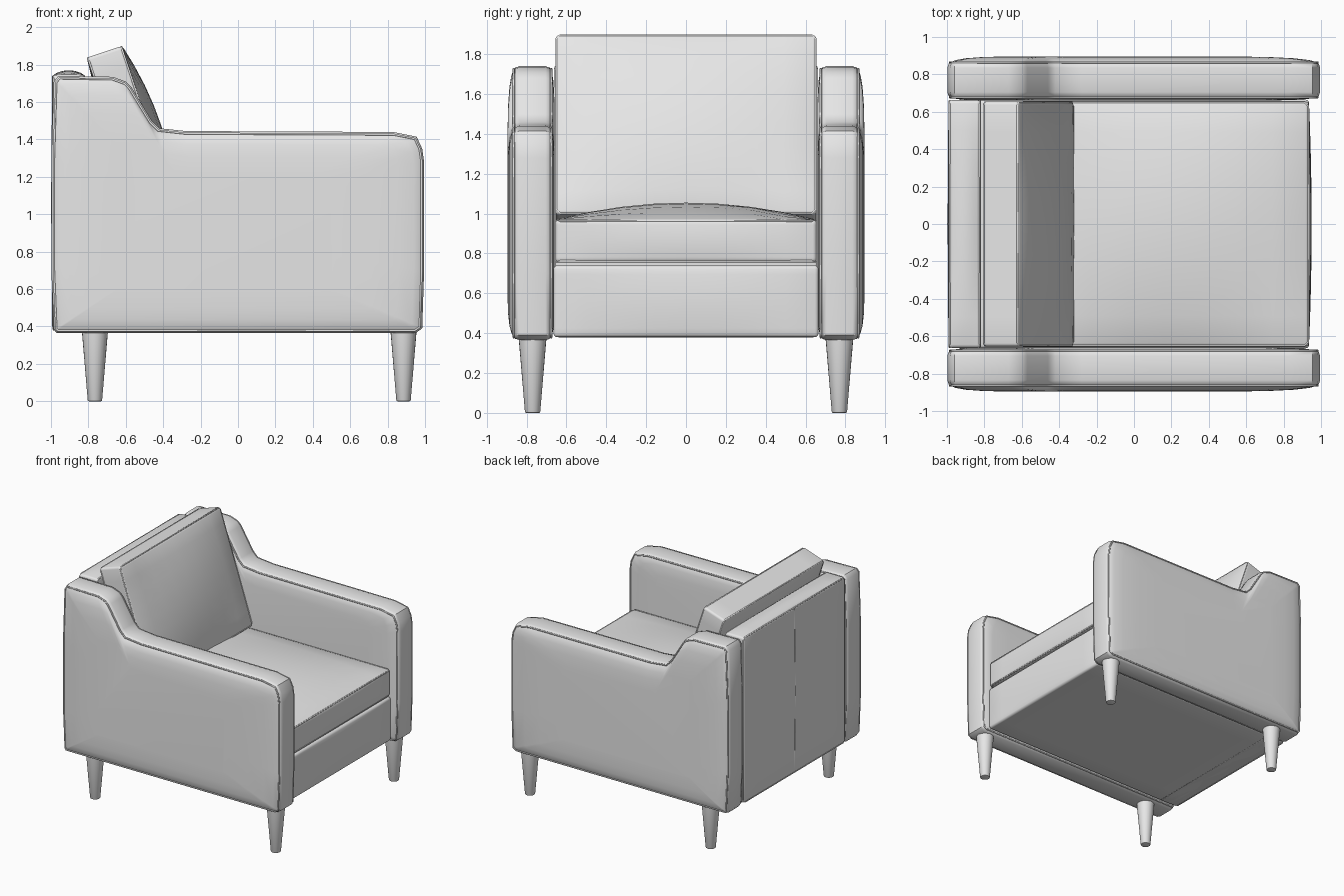
import bpy
import bmesh
import math
from mathutils import Vector

cube = bpy.data.objects.get("Cube")
if cube:
    bpy.data.objects.remove(cube, do_unlink=True)

GREY = (0.8, 0.8, 0.8, 1.0)
fabric = bpy.data.materials.new("light grey")
fabric.use_nodes = True
fabric.diffuse_color = GREY
bsdf = next(n for n in fabric.node_tree.nodes if n.type == "BSDF_PRINCIPLED")
bsdf.inputs["Base Color"].default_value = GREY


def add_object(name, data, loc=(0, 0, 0), tilt=0.0):
    obj = bpy.data.objects.new(name, data)
    bpy.context.scene.collection.objects.link(obj)
    obj.location = loc
    obj.rotation_euler.y = tilt
    data.materials.append(fabric)
    return obj


def add_mesh(name, bm, loc=(0, 0, 0), tilt=0.0):
    bmesh.ops.recalc_face_normals(bm, faces=bm.faces[:])
    mesh = bpy.data.meshes.new(name)
    bm.to_mesh(mesh)
    bm.free()
    obj = add_object(name, mesh, loc, tilt)
    bpy.ops.object.select_all(action="DESELECT")
    obj.select_set(True)
    bpy.context.view_layer.objects.active = obj
    bpy.ops.object.shade_smooth_by_angle(angle=math.radians(40))
    return obj


def piping(name, points, loc=(0, 0, 0), tilt=0.0, closed=True, radius=0.006):
    """Thin sewn cord along a path."""
    curve = bpy.data.curves.new(name, "CURVE")
    curve.dimensions = "3D"
    curve.bevel_depth = radius
    curve.bevel_resolution = 1
    spline = curve.splines.new("POLY")
    spline.points.add(len(points) - 1)
    for p, co in zip(spline.points, points):
        p.co = (*co, 1)
    spline.use_cyclic_u = closed
    return add_object(name, curve, loc, tilt)


def pillow(name, size, loc, bulges=(), tilt=0.0, radius=0.018, cord_axis=None):
    """Soft box; each bulge is (axis, side, amount)."""
    half = Vector(size) / 2
    bm = bmesh.new()
    bmesh.ops.create_cube(bm, size=1)
    bmesh.ops.scale(bm, vec=size, verts=bm.verts[:])
    bmesh.ops.subdivide_edges(bm, edges=bm.edges[:], cuts=7, use_grid_fill=True)
    rim = [e for e in bm.edges if e.calc_face_angle(0) > 1]
    bmesh.ops.bevel(bm, geom=rim, offset=radius, segments=3, profile=0.5,
                    affect="EDGES", clamp_overlap=True)
    for v in bm.verts:
        t = [v.co[i] / half[i] for i in range(3)]
        for axis, side, amount in bulges:
            fall = math.prod(max(0, 1 - t[i] ** 2) for i in range(3) if i != axis)
            v.co[axis] += side * amount * fall * max(0, side * t[axis])
    add_mesh(name, bm, loc, tilt)
    if cord_axis is None:
        return
    # Cord around the two large faces, with clipped corners
    a, b = [i for i in range(3) if i != cord_axis]
    for side, label in ((1, "front"), (-1, "rear")):
        points = []
        for sa, sb in ((1, 1), (-1, 1), (-1, -1), (1, -1)):
            ends = [(0, 0.02), (0.02, 0)]
            if sa * sb < 0:
                ends.reverse()
            for da, db in ends:
                p = [0, 0, 0]
                p[a] = sa * (half[a] - 0.004 - da)
                p[b] = sb * (half[b] - 0.004 - db)
                p[cord_axis] = side * (half[cord_axis] - 0.006)
                points.append(p)
        piping(f"{name}_{label}_cord", points, loc, tilt)


# Side outline of an arm in x and z, counter-clockwise
ARM = [Vector(p) for p in (
    (-0.97, 0.365), (0.95, 0.365), (0.985, 0.39), (0.995, 0.7), (0.995, 1.28),
    (0.985, 1.35), (0.955, 1.415), (0.83, 1.44), (-0.28, 1.445), (-0.42, 1.46),
    (-0.46, 1.5), (-0.57, 1.68), (-0.6, 1.71), (-0.67, 1.735), (-0.96, 1.74),
    (-0.985, 1.71), (-0.998, 1.3), (-0.998, 0.7), (-0.985, 0.385))]
CENTRE = Vector((-0.2, 0.9))


def inset(outline, amount):
    """Move each point inwards along its mitre."""
    result = []
    for i, p in enumerate(outline):
        d1 = (p - outline[i - 1]).normalized()
        d2 = (outline[(i + 1) % len(outline)] - p).normalized()
        n1, n2 = Vector((-d1.y, d1.x)), Vector((-d2.y, d2.x))
        result.append(p + (n1 + n2) * amount / (1 + n1.dot(n2)))
    return result


def arm(name, side):
    # Layers across the arm: y, rim inset, scale towards the centre
    layers = [(0.66, 0.02, 0.8), (0.665, 0.02, 0.93), (0.674, 0.02, 1),
              (0.684, 0.007, 1), (0.705, 0, 1), (0.835, 0, 1), (0.857, 0.007, 1),
              (0.866, 0.02, 1), (0.876, 0.02, 0.97), (0.886, 0.02, 0.9),
              (0.893, 0.02, 0.78), (0.896, 0.02, 0.6)]
    bm = bmesh.new()
    rings = []
    for y, rim, scale in layers:
        pts = [CENTRE + (p - CENTRE) * scale for p in inset(ARM, rim)]
        rings.append([bm.verts.new((p.x, side * y, p.y)) for p in pts])
    n = len(ARM)
    for r1, r2 in zip(rings, rings[1:]):
        for i in range(n):
            j = (i + 1) % n
            bm.faces.new((r1[i], r1[j], r2[j], r2[i]))
    bm.faces.new(rings[0])
    bm.faces.new(rings[-1])
    add_mesh(name, bm)
    for y, label in ((0.677, "inner"), (0.864, "outer")):
        piping(f"{name}_{label}_cord",
               [(p.x, side * y, p.y) for p in inset(ARM, 0.013)])


def leg(name, x, y):
    height = 0.39
    bm = bmesh.new()
    bmesh.ops.create_cone(bm, cap_ends=True, segments=24, radius1=0.038,
                          radius2=0.071, depth=height)
    foot = [e for e in bm.edges if all(v.co.z < 0 for v in e.verts)]
    bmesh.ops.bevel(bm, geom=foot, offset=0.006, segments=2, profile=0.5,
                    affect="EDGES")
    add_mesh(name, bm, (x, y, height / 2))


# Arms and legs
for side, label in ((1, "rear_side"), (-1, "front_side")):
    arm(f"arm_{label}", side)
    leg(f"seat_leg_{label}", 0.885, side * 0.77)
    leg(f"back_leg_{label}", -0.765, side * 0.77)

# Base under the seat
pillow("base", (1.88, 1.33, 0.36), (-0.005, 0, 0.56), [(0, 1, 0.015)])

# Backrest with its middle seam
pillow("backrest", (0.172, 1.325, 1.365), (-0.905, 0, 1.0625),
       [(2, 1, 0.025), (0, -1, 0.005)], cord_axis=0)
piping("backrest_seam", [(-0.99, 0, 0.4), (-0.996, 0, 1.06), (-0.99, 0, 1.74)],
       closed=False, radius=0.004)

# Loose cushions
pillow("seat_cushion", (1.55, 1.31, 0.215), (0.16, 0, 0.8625),
       [(2, 1, 0.085), (0, 1, 0.012)], cord_axis=2)
pillow("back_cushion", (0.2, 1.31, 0.95), (-0.565, 0, 1.418),
       [(0, 1, 0.065), (0, -1, 0.02)], tilt=-0.32, cord_axis=0)
